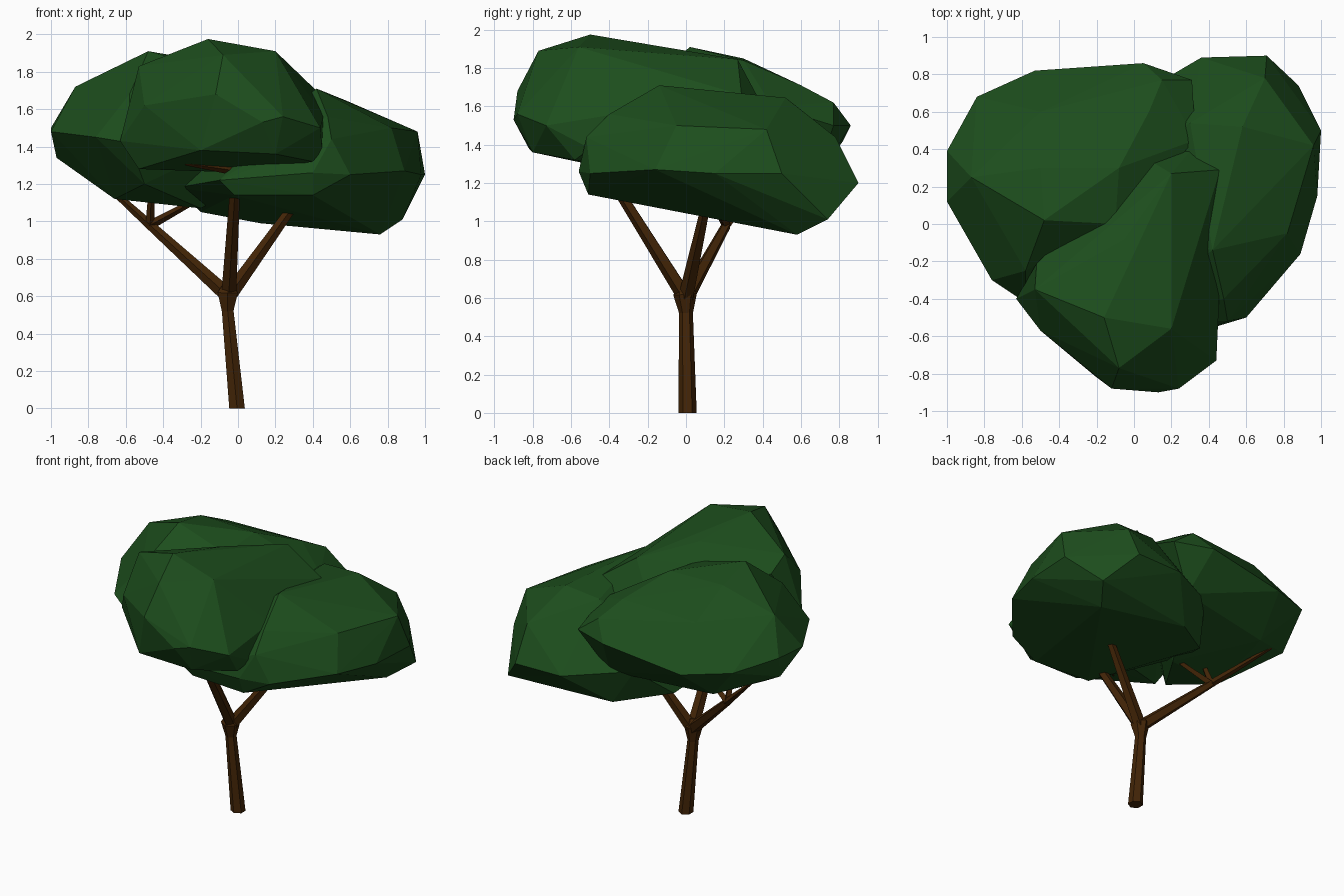
import bpy, bmesh
from mathutils import Vector

if "Cube" in bpy.data.objects:
    bpy.data.objects.remove(bpy.data.objects["Cube"])


def material(name, color):
    m = bpy.data.materials.new(name)
    m.diffuse_color = color
    m.use_nodes = True
    m.node_tree.nodes["Principled BSDF"].inputs["Base Color"].default_value = m.diffuse_color
    return m


LEAF = material("leaf_green", (0.012, 0.075, 0.012, 1))
BARK = material("bark_brown", (0.055, 0.018, 0.002, 1))


def finish(bm, name, mat):
    bmesh.ops.recalc_face_normals(bm, faces=bm.faces)
    mesh = bpy.data.meshes.new(name)
    bm.to_mesh(mesh)
    bm.free()
    mesh.materials.append(mat)
    ob = bpy.data.objects.new(name, mesh)
    bpy.context.collection.objects.link(ob)
    return ob


def foliage(name, rim, crown, base):
    """Faceted leaf mass: hull around a rim, crown points and underside points."""
    bm = bmesh.new()
    for p in rim + crown + base:
        bm.verts.new(p)
    bmesh.ops.convex_hull(bm, input=bm.verts)
    loose = [v for v in bm.verts if not v.link_faces]
    bmesh.ops.delete(bm, geom=loose, context='VERTS')
    return finish(bm, name, LEAF)


def limb(name, path, radii, sides=5):
    """Tapered faceted tube along a path."""
    bm = bmesh.new()
    pts = [Vector(p) for p in path]
    rings = []
    for i, (p, r) in enumerate(zip(pts, radii)):
        d = pts[min(i + 1, len(pts) - 1)] - pts[max(i - 1, 0)]
        if i == 0 and p.z == 0:
            d = Vector((0, 0, 1))
        d.normalize()
        u = d.cross(Vector((0, 1, 0.01))).normalized()
        v = d.cross(u)
        ring = bmesh.ops.create_circle(bm, segments=sides, radius=r)["verts"]
        for w in ring:
            w.co = p + u * w.co.x + v * w.co.y
        rings.append(ring)
    for a, b in zip(rings, rings[1:]):
        for k in range(sides):
            n = (k + 1) % sides
            bm.faces.new((a[k], a[n], b[n], b[k]))
    bm.faces.new(rings[0])
    bm.faces.new(rings[-1])
    return finish(bm, name, BARK)


# Left rear leaf mass
foliage("left_foliage",
        rim=[(-1, .39, 1.5), (-1, .12, 1.48), (-.97, .33, 1.34), (-.76, -.3, 1.45),
             (-.58, -.42, 1.42), (-.84, .68, 1.46), (-.53, .82, 1.42), (.05, .86, 1.5),
             (.31, .77, 1.5), (.33, .45, 1.6)],
        crown=[(-.48, .02, 1.91), (-.87, .25, 1.72), (-.08, .3, 1.84), (.08, .6, 1.71),
               (.15, .77, 1.62), (-.5, .6, 1.7), (-.58, -.25, 1.68), (-.5, .3, 1.85),
               (-.1, 0, 1.8)],
        base=[(-.66, .05, 1.12), (-.6, .55, 1.2), (-.2, .15, 1.07), (.12, .68, 1.22),
              (-.5, -.28, 1.2)])

# Right, lower leaf mass
foliage("right_foliage",
        rim=[(1, .5, 1.25), (.96, .42, 1.48), (.98, .15, 1.25), (.89, -.16, 1.27),
             (.6, -.5, 1.25), (.4, -.56, 1.26), (.71, .9, 1.2), (.36, .89, 1.2),
             (-.05, .65, 1.25), (-.33, .1, 1.18), (-.1, -.51, 1.22)],
        crown=[(.42, -.14, 1.71), (.58, .52, 1.645), (.3, .54, 1.63), (.48, -.4, 1.56),
               (.5, -.52, 1.44), (.7, .78, 1.44), (.82, -.05, 1.5)],
        base=[(.76, .58, .93), (.88, .74, 1.01), (.12, .65, .99), (.4, -.51, 1.14),
              (-.2, .42, 1.05), (-.02, -.48, 1.14)])

# Front, upper leaf mass
foliage("front_foliage",
        rim=[(.13, -.9, 1.53), (-.12, -.88, 1.68), (-.5, -.57, 1.62), (-.63, -.4, 1.43),
             (.24, -.88, 1.56), (.44, -.73, 1.5), (.46, -.3, 1.57), (.46, .29, 1.66),
             (.3, .39, 1.62), (.05, .36, 1.64)],
        crown=[(-.16, -.5, 1.975), (.2, -.56, 1.91), (-.08, -.77, 1.89), (-.53, -.35, 1.83),
               (.2, .27, 1.845), (-.05, -.08, 1.895), (-.52, -.21, 1.74)],
        base=[(-.2, -.82, 1.38), (.2, -.8, 1.36), (.4, -.58, 1.32), (.45, -.5, 1.38),
              (-.53, -.42, 1.28), (.05, -.25, 1.26)])

# Trunk with a flared fork
fork = (-.05, 0, .6)
limb("trunk", [(-.005, .008, 0), (-.055, 0, .52), (-.055, -.005, .62), (-.05, -.01, .67)],
     [.048, .036, .062, .03], 6)

# Main branches
left_fork, right_fork, front_tip = (-.47, .21, .98), (.28, .1, 1.06), (-.01, -.42, 1.27)
for side, tip in (("left", left_fork), ("right", right_fork), ("front", front_tip)):
    limb(side + "_branch", [fork, tip], [.042, .026])

# Twigs at the branch ends
twigs = {"left": (left_fork, [(-.8, .42, 1.28), (-.46, .1, 1.25), (-.12, .1, 1.17)]),
         "right": (right_fork, [(.38, .02, 1.14), (.36, .2, 1.06), (.2, .2, 1.12)]),
         "front": (front_tip, [(-.28, -.54, 1.31), (.1, -.5, 1.45)])}
for side, (start, tips) in twigs.items():
    for i, tip in enumerate(tips):
        limb(f"{side}_twig_{i + 1}", [start, tip], [.025, .011], 4)
